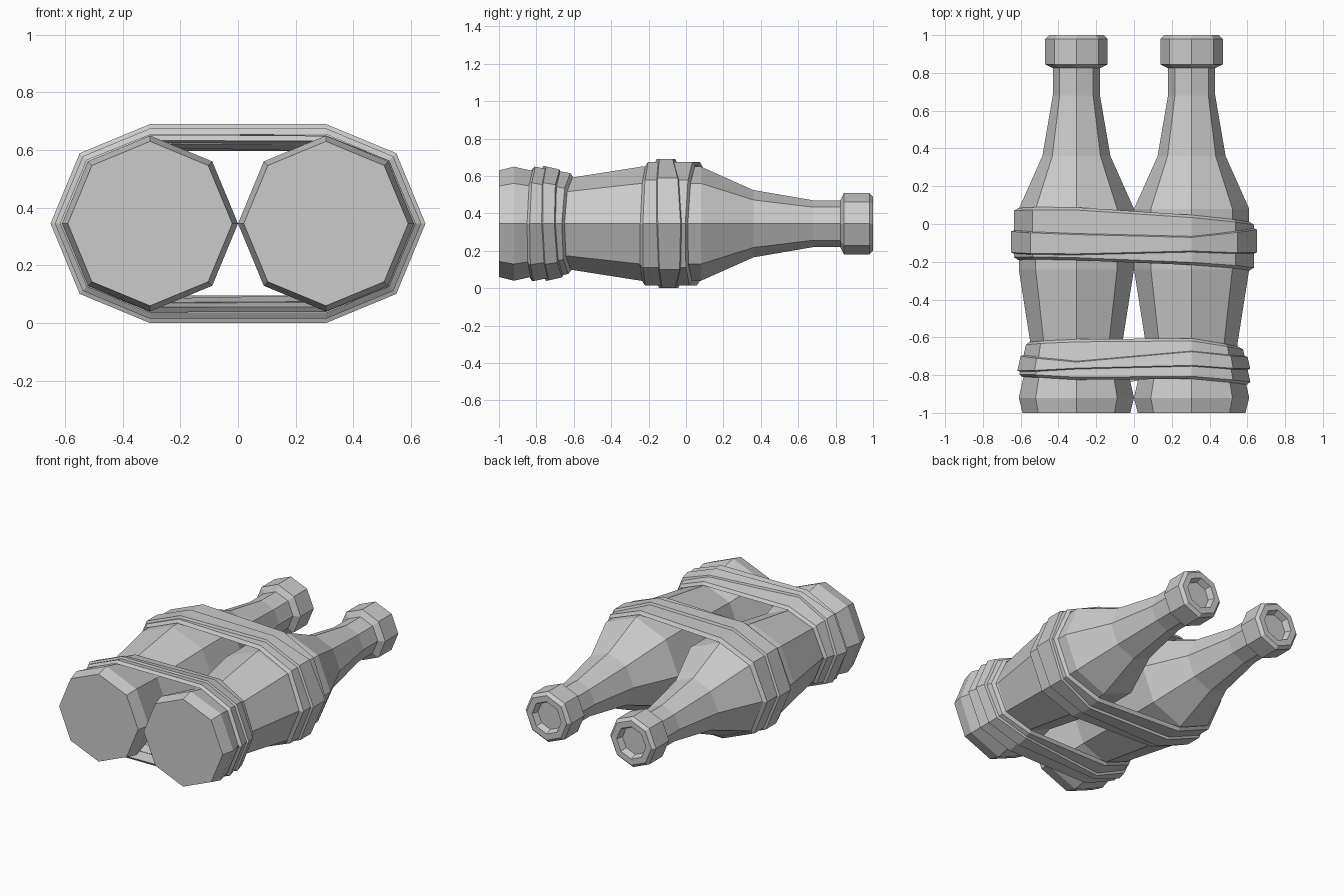
import bpy, bmesh
from math import cos, sin, pi

cube = bpy.data.objects.get("Cube")
if cube:
    bpy.data.objects.remove(cube, do_unlink=True)

AXIS_X, AXIS_Z = 0.305, 0.345

grey = bpy.data.materials.new("plain_grey")
grey.use_nodes = True
grey.diffuse_color = (0.6, 0.6, 0.6, 1)
grey.node_tree.nodes["Principled BSDF"].inputs["Base Color"].default_value = (0.6, 0.6, 0.6, 1)

# Bottle profile as (y, radius), from base to recessed mouth
PROFILE = [(-1, 0.285), (-0.92, 0.305), (-0.64, 0.242), (-0.24, 0.305),
           (0.08, 0.305), (0.36, 0.18), (0.68, 0.125), (0.825, 0.125),
           (0.845, 0.165), (0.98, 0.165), (1, 0.145), (1, 0.105), (0.96, 0.09)]


def interpolate(points, t):
    for (a, va), (b, vb) in zip(points, points[1:]):
        if t <= b:
            return va + (vb - va) * max(0, (t - a) / (b - a))
    return points[-1][1]


def finish(name, bm):
    bmesh.ops.recalc_face_normals(bm, faces=bm.faces)
    mesh = bpy.data.meshes.new(name)
    bm.to_mesh(mesh)
    bm.free()
    mesh.materials.append(grey)
    obj = bpy.data.objects.new(name, mesh)
    bpy.context.collection.objects.link(obj)
    return obj


def bridge(bm, a, b):
    for i in range(len(a)):
        j = (i + 1) % len(a)
        bm.faces.new((a[i], a[j], b[j], b[i]))


def bottle(name, x):
    bm = bmesh.new()
    rings = [[bm.verts.new((x + r * cos(k * pi / 4), y, AXIS_Z + r * sin(k * pi / 4)))
              for k in range(8)] for y, r in PROFILE]
    for a, b in zip(rings, rings[1:]):
        bridge(bm, a, b)
    bm.faces.new(rings[0])
    bm.faces.new(rings[-1])
    finish(name, bm)


def band(name, front, back, thickness, skew):
    """Loop around both bottles; edges are y values from left to right in x."""
    stations = (-0.61, -AXIS_X, AXIS_X, 0.61)
    bm = bmesh.new()
    sections = []
    for k in range(10):
        side = 1 if k < 5 else -1
        angle = (k - 2 if k < 5 else k - 3) * pi / 4
        c, s = cos(angle), sin(angle)
        x = side * AXIS_X + 0.305 * c
        y0 = interpolate(list(zip(stations, front)), x) + skew * s
        y1 = interpolate(list(zip(stations, back)), x) + skew * s
        section = []
        for y, lift in ((y0, 0.004), (y0 + 0.014, thickness),
                        (y1 - 0.014, thickness), (y1, 0.004)):
            r = interpolate(PROFILE, y) + lift
            section.append(bm.verts.new((side * AXIS_X + r * c, y, AXIS_Z + r * s)))
        sections.append(section)
    for a, b in zip(sections, sections[1:] + sections[:1]):
        bridge(bm, a, b)
    finish(name, bm)


# Pair of bottles lying on their sides
bottle("left_bottle", AXIS_X)
bottle("right_bottle", -AXIS_X)

# Wide straps around the shoulders and the bases, each with a narrower one on top
band("shoulder_strap_under", (-0.19, -0.2, -0.225, -0.245), (0.085, 0.08, 0.04, 0.01), 0.025, 0.008)
band("shoulder_strap_over", (-0.165, -0.165, -0.15, -0.165), (-0.025, -0.035, -0.05, -0.015), 0.04, -0.007)
band("base_strap_under", (-0.81, -0.83, -0.825, -0.85), (-0.625, -0.615, -0.61, -0.65), 0.025, 0.005)
band("base_strap_over", (-0.79, -0.77, -0.755, -0.78), (-0.685, -0.71, -0.655, -0.69), 0.04, -0.007)
